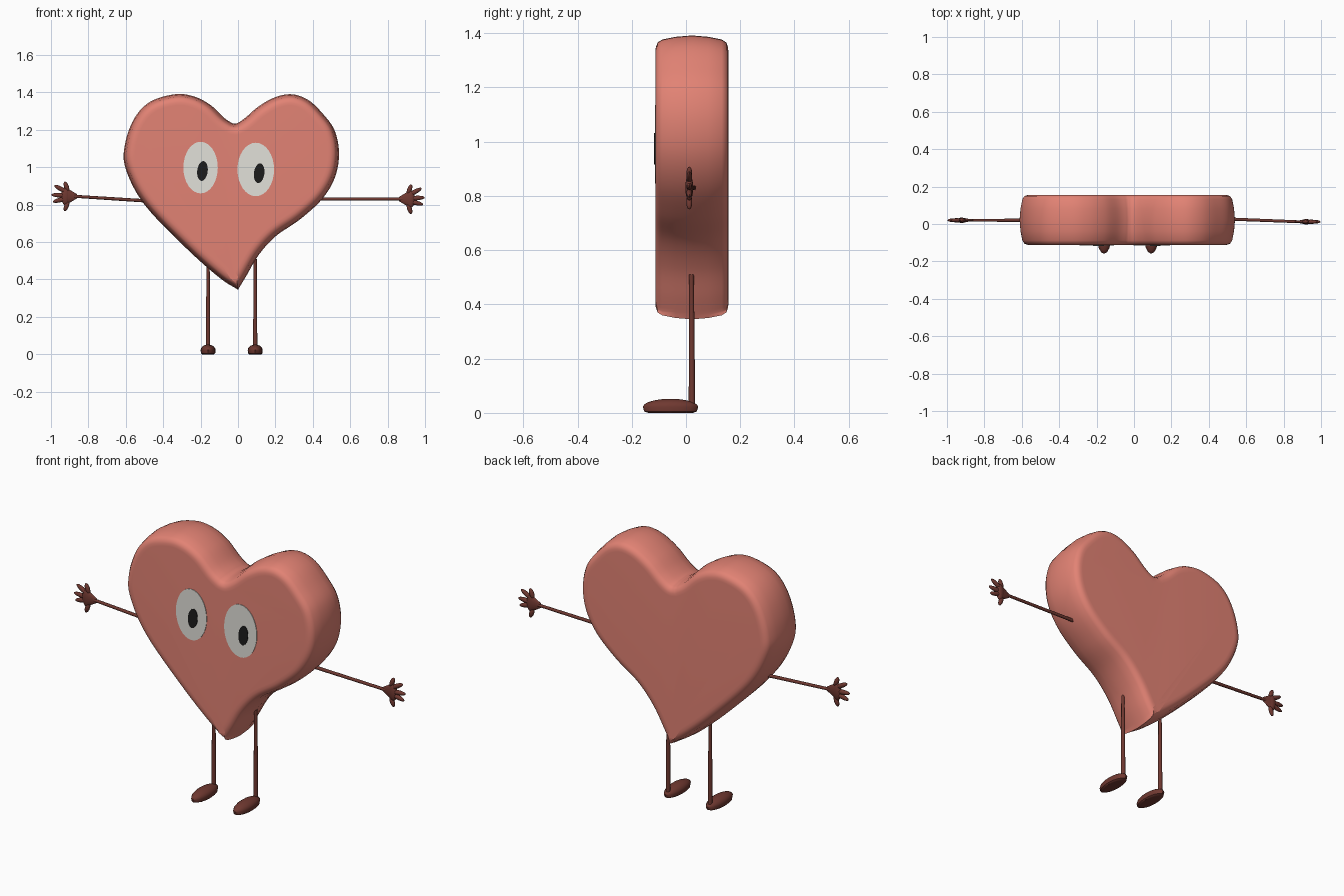
import bpy, bmesh, math
from mathutils import Vector, Matrix

cube = bpy.data.objects.get("Cube")
if cube:
    bpy.data.objects.remove(cube, do_unlink=True)


def material(name, rgb):
    m = bpy.data.materials.new(name)
    m.use_nodes = True
    m.diffuse_color = (*rgb, 1)
    bsdf = m.node_tree.nodes["Principled BSDF"]
    bsdf.inputs["Base Color"].default_value = (*rgb, 1)
    bsdf.inputs["Roughness"].default_value = 0.8
    return m


PINK = material("coral pink", (0.76, 0.225, 0.175))
BROWN = material("dark red brown", (0.16, 0.04, 0.03))
WHITE = material("eye white", (0.76, 0.75, 0.70))
BLACK = material("pupil black", (0.012, 0.012, 0.012))


def finish(bm, name, mat, angle=40):
    bmesh.ops.recalc_face_normals(bm, faces=bm.faces)
    mesh = bpy.data.meshes.new(name)
    bm.to_mesh(mesh)
    bm.free()
    mesh.materials.append(mat)
    ob = bpy.data.objects.new(name, mesh)
    bpy.context.collection.objects.link(ob)
    bpy.ops.object.select_all(action='DESELECT')
    ob.select_set(True)
    bpy.context.view_layer.objects.active = ob
    bpy.ops.object.shade_smooth_by_angle(angle=math.radians(angle))
    return ob


def spline(points, steps=6):
    """Smooth open curve through the points, without the last one."""
    p = [Vector(q) for q in points]
    p = [2 * p[0] - p[1]] + p + [2 * p[-1] - p[-2]]
    out = []
    for a, b, c, d in zip(p, p[1:], p[2:], p[3:]):
        for i in range(steps):
            t = i / steps
            out.append(0.5 * (2 * b + (c - a) * t + (2 * a - 5 * b + 4 * c - d) * t * t
                              + (3 * b - a - 3 * c + d) * t ** 3))
    return out


def rod(bm, a, b, r1, r2, flat=1.0, segs=10):
    """Tapered rod from a to b, squashed along y by flat."""
    a, b = Vector(a), Vector(b)
    d = b - a
    turn = d.to_track_quat('Z', 'Y').to_matrix().to_4x4()
    mid = (a + b) / 2
    squash = Matrix.Translation(mid) @ Matrix.Diagonal((1, flat, 1, 1))
    bmesh.ops.create_cone(bm, cap_ends=True, segments=segs, radius1=r1, radius2=r2,
                          depth=d.length, matrix=squash @ turn)


def blob(bm, centre, size, turn=0.0):
    """Ellipsoid with half sizes, turned about y."""
    m = Matrix.Translation(centre) @ Matrix.Rotation(turn, 4, 'Y') @ Matrix.Diagonal((*size, 1))
    return bmesh.ops.create_uvsphere(bm, u_segments=16, v_segments=10, radius=1, matrix=m)["verts"]


# Heart body: lopsided outline, lofted through rounded rings
right_lobe = [(-.03, 1.235), (-.075, 1.265), (-.15, 1.335), (-.24, 1.38), (-.34, 1.39),
              (-.47, 1.35), (-.555, 1.26), (-.605, 1.12), (-.6, .99), (-.5, .8),
              (-.28, .57), (-.1, .41), (0, .345)]
left_lobe = [(0, .345), (.045, .42), (.11, .53), (.2, .63), (.33, .72), (.45, .83),
             (.52, .95), (.54, 1.08), (.515, 1.2), (.45, 1.29), (.375, 1.36), (.29, 1.39),
             (.2, 1.375), (.11, 1.325), (.04, 1.265), (-.005, 1.235), (-.03, 1.235)]
outline = spline(right_lobe) + spline(left_lobe)
n = len(outline)
inward = []
for i, p in enumerate(outline):
    t = (outline[(i + 2) % n] - outline[i - 2]).normalized()
    inward.append(Vector((-t.y, t.x)))
half = [(.134, .06), (.1335, .045), (.127, .026), (.11, .015), (.06, .005)]
sections = [(-y, s) for y, s in half] + [(0, 0)] + [(y, s) for y, s in reversed(half)]
bm = bmesh.new()
rings = []
for y, s in sections:
    ring = []
    for p, d in zip(outline, inward):
        q = p + d * s
        ring.append(bm.verts.new((q.x, .022 + y, q.y)))
    rings.append(ring)
for r, q in zip(rings, rings[1:]):
    for i in range(n):
        j = (i + 1) % n
        bm.faces.new((r[i], r[j], q[j], q[i]))
bm.faces.new(rings[0])
bm.faces.new(rings[-1])
finish(bm, "heart_body", PINK)


# Eyes: thin oval plates on the front face
def plate(name, x, z, rx, rz, y, mat, tilt=0.0):
    b = bmesh.new()
    m = (Matrix.Translation((x, y, z)) @ Matrix.Rotation(tilt, 4, 'Y')
         @ Matrix.Diagonal((rx, 1, rz, 1)) @ Matrix.Rotation(math.pi / 2, 4, 'X'))
    bmesh.ops.create_cone(b, cap_ends=True, segments=32, radius1=1, radius2=1,
                          depth=.006, matrix=m)
    finish(b, name, mat)


plate("right_eye", -.20, .998, .092, .138, -.112, WHITE)
plate("left_eye", .095, .988, .098, .143, -.112, WHITE)
plate("right_pupil", -.19, .98, .028, .053, -.115, BLACK, .12)
plate("left_pupil", .113, .968, .028, .053, -.115, BLACK, .12)

# Arms and hands
arms = {"right": (-1, (-.49, .02, .82), (-.88, .02, .845)),
        "left": (1, (.42, .03, .83), (.88, .012, .83))}
fingers = [(.045, .078), (.1, .058), (.116, .008), (.108, -.03), (.045, -.08)]
for side, (sx, shoulder, wrist) in arms.items():
    bm = bmesh.new()
    rod(bm, shoulder, wrist, .009, .008)
    finish(bm, side + "_arm", BROWN)

    bm = bmesh.new()
    w = Vector(wrist) + Vector((-sx * .018, 0, 0))
    rod(bm, w, w + Vector((sx * .06, 0, 0)), .012, .048, .3, 16)
    blob(bm, w + Vector((sx * .06, 0, 0)), (.024, .0145, .048))
    for dx, dz in fingers:
        base = Vector((sx * .045, 0, dz * .3))
        tip = Vector((sx * (dx + .02), 0, dz))
        d = tip - base
        blob(bm, w + (base + tip) / 2, (d.length / 2, .011, .0125), -math.atan2(d.z, d.x))
    finish(bm, side + "_hand", BROWN)

# Legs and flat-soled feet
for side, x in (("right", -.16), ("left", .092)):
    bm = bmesh.new()
    rod(bm, (x, .022, .03), (x, .02, .51), .012, .009)
    finish(bm, side + "_leg", BROWN)

    bm = bmesh.new()
    for v in blob(bm, (x, -.057, .022), (.04, .102, .03)):
        v.co.z = max(v.co.z, 0)
        if v.co.z < .022:
            v.co.z = max(0, .022 - (.022 - v.co.z) * 1.8)
    finish(bm, side + "_foot", BROWN)
